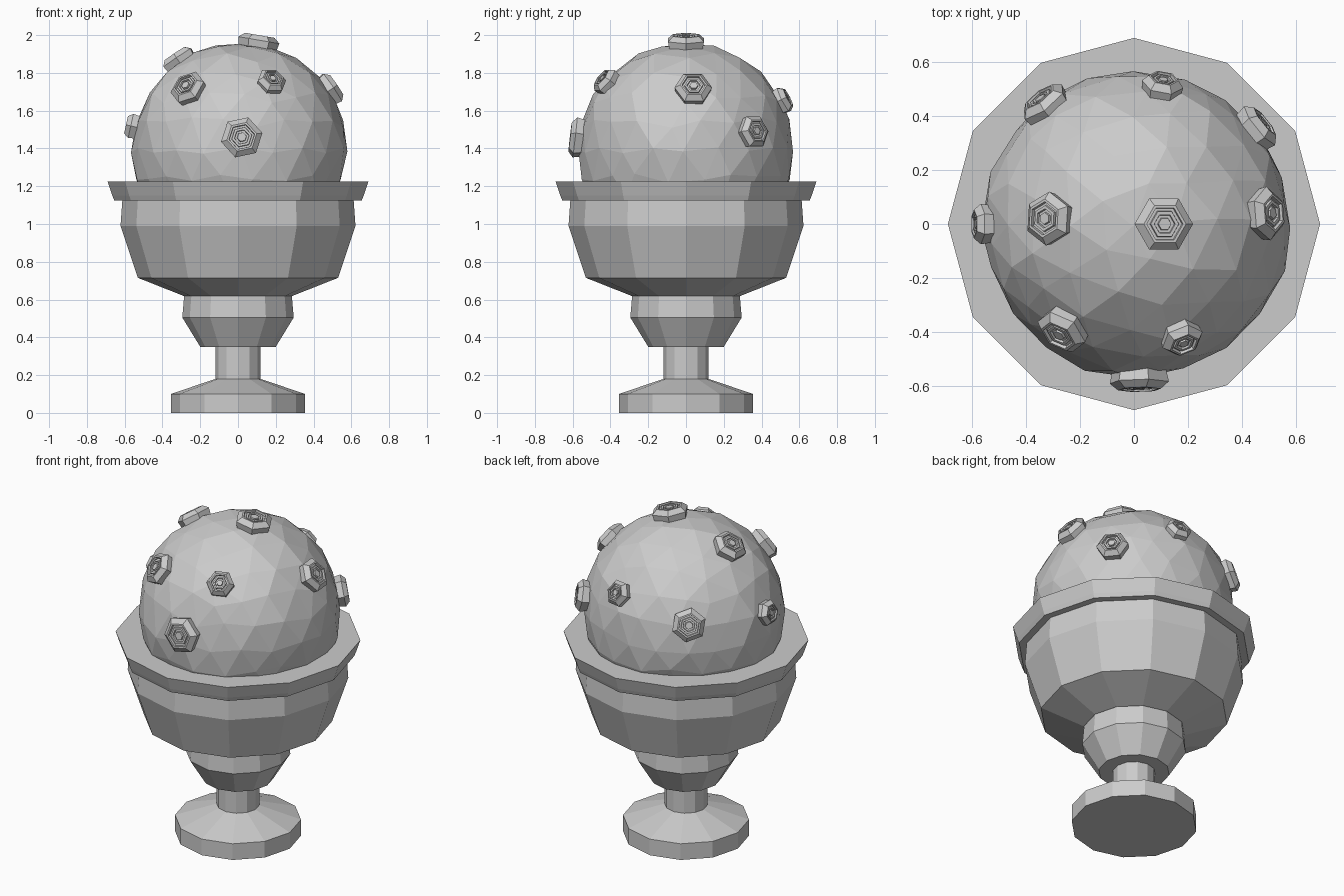
import bpy, bmesh, math, random
from mathutils import Matrix, Vector

if "Cube" in bpy.data.objects:
    bpy.data.objects.remove(bpy.data.objects["Cube"])


def lathe(name, profile, sides, matrix=Matrix.Identity(4), turn=0.0):
    """Flat-faced solid of revolution, closed at both ends."""
    bm = bmesh.new()
    rings = []
    for r, z in profile:
        rings.append([bm.verts.new(matrix @ Vector((
            r * math.cos(turn + math.tau * i / sides),
            r * math.sin(turn + math.tau * i / sides), z))) for i in range(sides)])
    for a, b in zip(rings, rings[1:]):
        for i in range(sides):
            j = (i + 1) % sides
            bm.faces.new((a[i], a[j], b[j], b[i]))
    bm.faces.new(rings[0][::-1])
    bm.faces.new(rings[-1])
    bmesh.ops.recalc_face_normals(bm, faces=bm.faces)
    mesh = bpy.data.meshes.new(name)
    bm.to_mesh(mesh)
    bm.free()
    obj = bpy.data.objects.new(name, mesh)
    bpy.context.collection.objects.link(obj)
    return obj


# Twelve-sided pedestal cup
lathe("pedestal_foot", [(0.355, 0), (0.355, 0.10), (0.12, 0.18), (0.12, 0.35),
                        (0.20, 0.35), (0.295, 0.505), (0.285, 0.62)], 12)
lathe("cup_bowl", [(0.29, 0.62), (0.53, 0.715), (0.622, 0.99), (0.612, 1.13)], 12)
lathe("cup_rim", [(0.61, 1.125), (0.655, 1.125), (0.665, 1.15), (0.69, 1.225)], 12)

# Faceted, slightly irregular ball
centre = Vector((0.01, 0, 1.39))
random.seed(4)
bm = bmesh.new()
bmesh.ops.create_icosphere(bm, subdivisions=3, radius=0.572)
for v in bm.verts:
    v.co += Vector([random.uniform(-0.022, 0.022) for _ in range(3)])
    v.co = v.co.normalized() * random.uniform(0.562, 0.578)
bmesh.ops.translate(bm, verts=bm.verts, vec=centre)
mesh = bpy.data.meshes.new("ball")
bm.to_mesh(mesh)
bm.free()
bpy.context.collection.objects.link(bpy.data.objects.new("ball", mesh))

# Hexagonal studs with stepped rings: position, radius, turn in degrees
studs = [
    ((0.11, 0.00, 1.97), 0.11, 30),
    ((-0.32, 0.02, 1.88), 0.10, 0),
    ((0.51, 0.04, 1.73), 0.10, 0),
    ((-0.57, 0.00, 1.52), 0.075, 0),
    ((-0.29, -0.43, 1.75), 0.10, 20),
    ((0.18, -0.43, 1.76), 0.08, 0),
    ((0.02, -0.60, 1.46), 0.112, 12),
    ((0.11, 0.54, 1.67), 0.078, 0),
    ((-0.35, 0.47, 1.56), 0.10, 20),
    ((0.51, 0.40, 1.50), 0.092, 0),
]
for n, (pos, r, turn) in enumerate(studs):
    normal = (Vector(pos) - centre).normalized()
    side = Vector((0, 0, 1)).cross(normal).normalized()
    up = normal.cross(side)
    frame = Matrix((side, up, normal)).transposed().to_4x4()
    frame.translation = centre + normal * 0.55
    top, low = 0.068, 0.054
    profile = [(0.92 * r, 0), (r, 0.042), (0.72 * r, top), (0.62 * r, top),
               (0.60 * r, low), (0.50 * r, low), (0.48 * r, top - 0.004),
               (0.36 * r, top - 0.004), (0.34 * r, low), (0.24 * r, low),
               (0.22 * r, top - 0.004)]
    lathe(f"stud_{n + 1}", profile, 6, frame, math.radians(turn))
